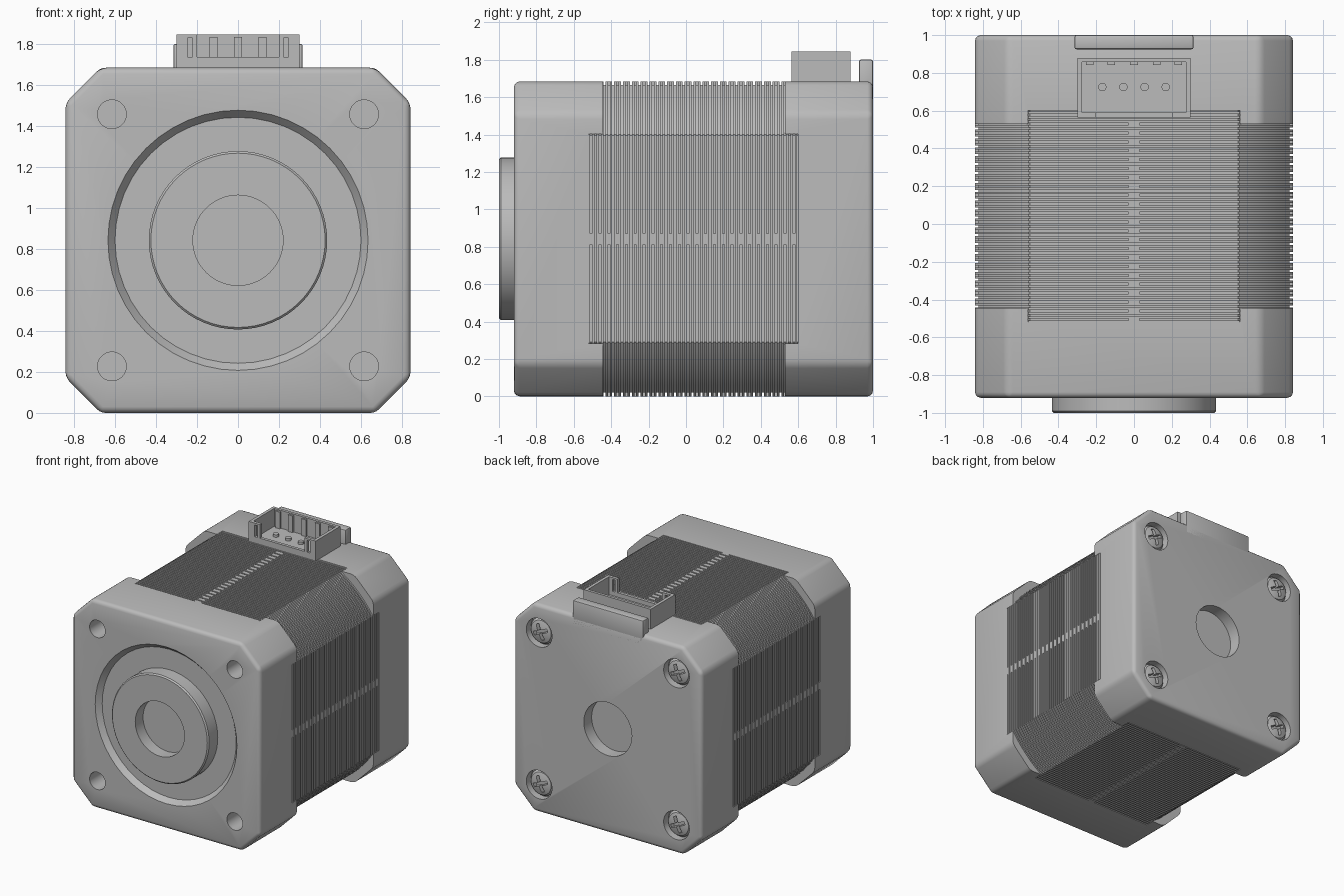
import bpy, bmesh, math
from mathutils import Vector, Matrix

if "Cube" in bpy.data.objects:
    bpy.data.objects.remove(bpy.data.objects["Cube"])

H = 0.842            # half width of the body, also the height of its axis
SCREW = 0.615        # screw offset from the axis
GREY = (0.5, 0.5, 0.5, 1)

metal = bpy.data.materials.new("plain grey")
metal.use_nodes = True
metal.diffuse_color = GREY
metal.node_tree.nodes["Principled BSDF"].inputs["Base Color"].default_value = GREY


def finish(name, bm, smooth=True):
    bmesh.ops.recalc_face_normals(bm, faces=bm.faces)
    mesh = bpy.data.meshes.new(name)
    bm.to_mesh(mesh)
    bm.free()
    mesh.materials.append(metal)
    ob = bpy.data.objects.new(name, mesh)
    bpy.context.collection.objects.link(ob)
    if smooth:
        activate(ob)
        bpy.ops.object.shade_smooth_by_angle(angle=math.radians(35))
    return ob


def activate(ob):
    bpy.ops.object.select_all(action='DESELECT')
    ob.select_set(True)
    bpy.context.view_layer.objects.active = ob


def add_box(bm, x0, x1, y0, y1, z0, z1):
    size = Vector((x1 - x0, y1 - y0, z1 - z0))
    mid = Vector((x0 + x1, y0 + y1, z0 + z1)) / 2
    return bmesh.ops.create_cube(bm, size=1, matrix=Matrix.Translation(mid) @ Matrix.Diagonal(size).to_4x4())


def box(name, *bounds, bevel=0):
    bm = bmesh.new()
    add_box(bm, *bounds)
    if bevel:
        bmesh.ops.bevel(bm, geom=bm.edges[:], offset=bevel, segments=2, profile=0.5, affect='EDGES')
    return finish(name, bm)


def lathe(name, profile, x=0, z=H, steps=48):
    """Turn (radius, y) points about an axis along y."""
    bm = bmesh.new()
    verts = [bm.verts.new((r, y, 0)) for r, y in profile]
    edges = [bm.edges.new(pair) for pair in zip(verts, verts[1:])]
    bmesh.ops.spin(bm, geom=verts + edges, cent=(0, 0, 0), axis=(0, 1, 0),
                   angle=2 * math.pi, steps=steps, use_merge=True)
    bmesh.ops.remove_doubles(bm, verts=bm.verts, dist=1e-5)
    bmesh.ops.translate(bm, verts=bm.verts, vec=(x, 0, z))
    return finish(name, bm)


def prism(outline, y0, y1):
    """Extrude an (x, z) outline about the body axis from y0 to y1."""
    bm = bmesh.new()
    face = bm.faces.new([bm.verts.new((x, y0, z + H)) for x, z in outline])
    new = bmesh.ops.extrude_face_region(bm, geom=[face])["geom"]
    moved = [v for v in new if isinstance(v, bmesh.types.BMVert)]
    bmesh.ops.translate(bm, verts=moved, vec=(0, y1 - y0, 0))
    bmesh.ops.recalc_face_normals(bm, faces=bm.faces)
    return bm


def four_fold(points):
    """Repeat the outline of one corner around the axis."""
    out = []
    for k in range(4):
        c, s = round(math.cos(k * math.pi / 2)), round(math.sin(k * math.pi / 2))
        out += [(x * c - z * s, x * s + z * c) for x, z in points]
    return out


def cut(ob, cutters):
    for c in cutters:
        c.hide_render = True
        activate(ob)
        mod = ob.modifiers.new("cut", 'BOOLEAN')
        mod.object, mod.operation, mod.solver = c, 'DIFFERENCE', 'EXACT'
        bpy.ops.object.modifier_apply(modifier=mod.name)
        bpy.data.objects.remove(c)
    activate(ob)
    bpy.ops.object.shade_smooth_by_angle(angle=math.radians(35))


def corners():
    return [(sx * SCREW, H + sz * SCREW) for sx in (-1, 1) for sz in (-1, 1)]


def disc_cutter(radius, y_a, y_b, x=0, z=H, inner=None):
    end = radius if inner is None else inner
    return lathe("cutter", [(0, y_a), (radius, y_a), (end, y_b), (0, y_b)], x, z)


# End caps: chamfered blocks whose corners lap over the plate stack
def cap(name, outer, seat, lip):
    bm = prism(four_fold([(H, 0.67), (0.67, H)]), outer, lip)
    edges = [e for e in bm.edges if any(abs(v.co.y - outer) < 1e-4 for v in e.verts)]
    bmesh.ops.bevel(bm, geom=edges, offset=0.03, segments=3, profile=0.5, affect='EDGES')
    ob = finish(name, bm)
    far = lip + (lip - seat)
    lo, hi = min(seat, far), max(seat, far)
    cut(ob, [box("cutter", -0.56, 0.56, lo, hi, -1, 3),
             box("cutter", -2, 2, lo, hi, H - 0.56, H + 0.56)])
    return ob


front_cap = cap("front_cap", -0.92, -0.52, -0.445)
cut(front_cap, [disc_cutter(0.6475, -0.935, -0.88, inner=0.60)]
    + [disc_cutter(0.07, -0.95, -0.7, x, z) for x, z in corners()])

rear_cap = cap("rear_cap", 1.0, 0.60, 0.53)
cut(rear_cap, [disc_cutter(0.215, 1.05, 0.9)]
    + [disc_cutter(0.115, 1.05, 0.94, x, z) for x, z in corners()])

# Front pilot boss with a blind bore
lathe("pilot_boss", [(0, -0.9), (0.22, -0.9), (0.22, -1), (0.425, -1),
                     (0.435, -0.99), (0.435, -0.86), (0, -0.86)], steps=64)

# Rear screws with a cross recess
for i, (x, z) in enumerate(corners()):
    screw = lathe(f"screw_{i + 1}", [(0, 0.92), (0.105, 0.92), (0.105, 0.955), (0.09, 0.975),
                                     (0.05, 0.988), (0, 0.992)], x, z, steps=32)
    blades = []
    for turn in (0.4, 0.4 + math.pi / 2):
        bm = bmesh.new()
        add_box(bm, -0.065, 0.065, 0.95, 1.05, -0.014, 0.014)
        bmesh.ops.rotate(bm, verts=bm.verts, cent=(0, 0, 0), matrix=Matrix.Rotation(turn, 3, 'Y'))
        bmesh.ops.translate(bm, verts=bm.verts, vec=(x, 0, z))
        blades.append(finish("cutter", bm))
    cut(screw, blades)

# Laminated stack: a core, thin plates and small bridges across every second gap
def stack_outline(inset):
    radius = 1.01 - inset
    flat = H - inset
    start = math.acos(flat / radius)
    span = math.pi / 2 - 2 * start
    angles = [start + span * k / 6 for k in range(7)]
    return four_fold([(radius * math.cos(a), radius * math.sin(a)) for a in angles])


Y0, Y1, PLATES = -0.525, 0.605, 48
pitch = (Y1 - Y0) / PLATES
finish("stack_core", prism(stack_outline(0.02), Y0, Y1))
plates = finish("stack_plates", prism(stack_outline(0), Y0, Y0 + pitch * 0.55))
array = plates.modifiers.new("repeat", 'ARRAY')
array.use_relative_offset = False
array.use_constant_offset = True
array.constant_offset_displace = (0, pitch, 0)
array.count = PLATES

bm = bmesh.new()
for k in range(0, PLATES, 2):
    y = Y0 + (k + 0.5) * pitch
    add_box(bm, -0.03, 0.03, y, y + pitch * 0.6, 0, 2 * H)
    add_box(bm, -H, H, y, y + pitch * 0.6, H - 0.03, H + 0.03)
finish("stack_bridges", bm, smooth=False)

# Connector: open housing with a cut-down front wall, slots, ribs and pins
TOP, FLOOR, SILL = 1.845, 1.70, 1.735
housing = box("connector_housing", -0.30, 0.30, 0.565, 0.88, 1.64, TOP)
cut(housing, [box("cutter", -0.275, 0.275, 0.59, 0.857, FLOOR, 2),
              box("cutter", -0.20, 0.20, 0.5, 0.6, SILL, 2)]
    + [box("cutter", s * 0.235 - 0.012, s * 0.235 + 0.012, 0.5, 0.6, SILL, 1.83) for s in (-1, 1)])

bm = bmesh.new()
for x in (-0.235, -0.12, 0, 0.12, 0.235):
    add_box(bm, x - 0.02, x + 0.02, 0.842, 0.86, FLOOR - 0.01, TOP - 0.01)
finish("connector_ribs", bm, smooth=False)

for i in range(4):
    bm = bmesh.new()
    spot = Matrix.Translation((-0.168 + i * 0.112, 0.725, FLOOR + 0.005))
    bmesh.ops.create_cone(bm, cap_ends=True, segments=20, radius1=0.022, radius2=0.022, depth=0.03, matrix=spot)
    finish(f"connector_pin_{i + 1}", bm)

# Raised tab behind the connector, flush with the rear face
box("rear_tab", -0.315, 0.315, 0.925, 1.0, 1.6, 1.80, bevel=0.01)
